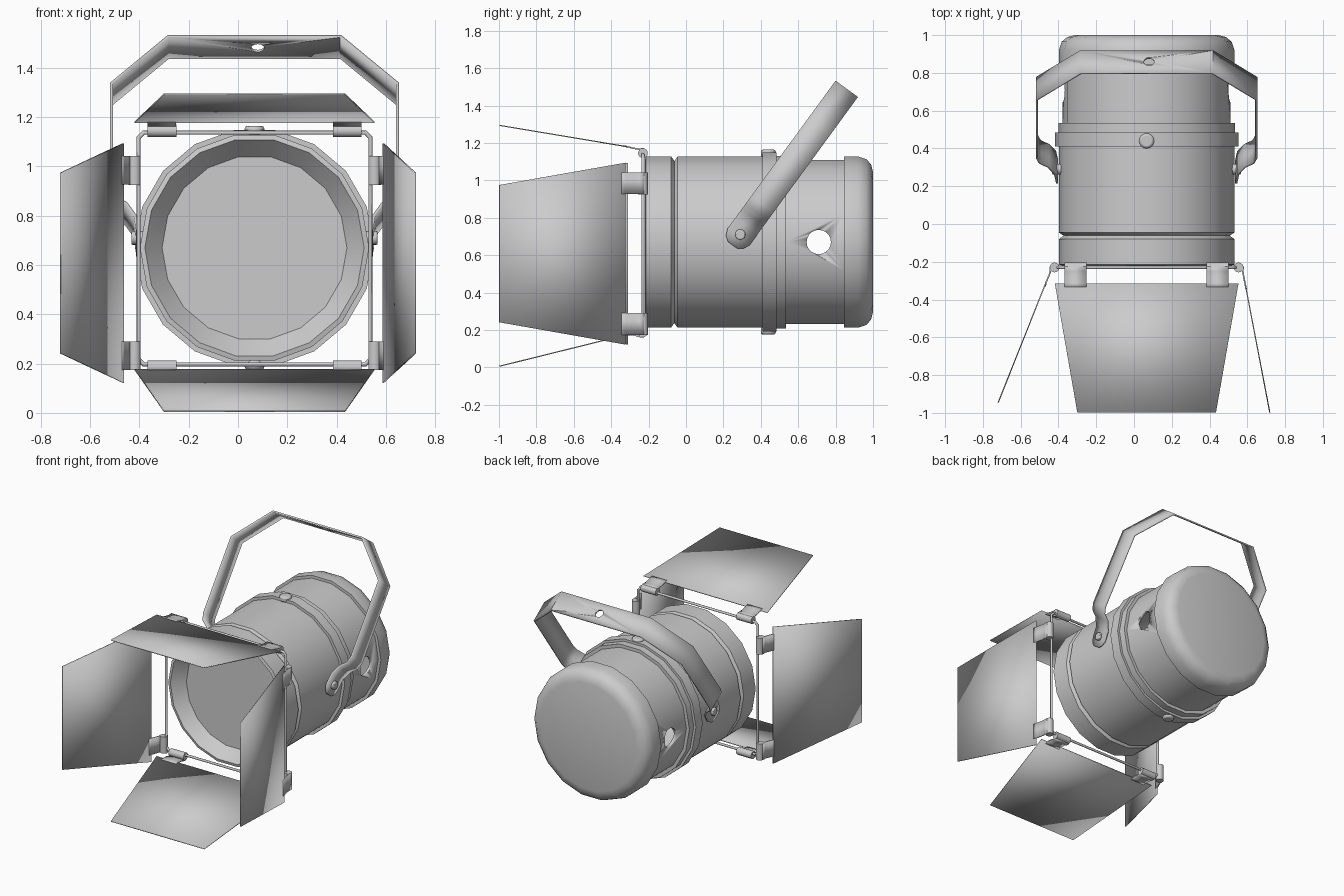
import bpy
import bmesh
import math
from mathutils import Matrix, Vector

if "Cube" in bpy.data.objects:
    bpy.data.objects.remove(bpy.data.objects["Cube"])

CX, CZ = 0.067, 0.67      # axis of the lamp housing
SIDES = 18


def make(name, bm, smooth=40):
    bmesh.ops.recalc_face_normals(bm, faces=bm.faces)
    mesh = bpy.data.meshes.new(name)
    bm.to_mesh(mesh)
    bm.free()
    ob = bpy.data.objects.new(name, mesh)
    bpy.context.collection.objects.link(ob)
    activate(ob)
    bpy.ops.object.shade_smooth_by_angle(angle=math.radians(smooth))
    return ob


def activate(ob):
    bpy.ops.object.select_all(action='DESELECT')
    ob.select_set(True)
    bpy.context.view_layer.objects.active = ob


def apply_all(ob):
    activate(ob)
    for m in list(ob.modifiers):
        bpy.ops.object.modifier_apply(modifier=m.name)


def lathe(name, profile):
    """Turn a (radius, y) profile around the housing axis."""
    bm = bmesh.new()
    vs = [bm.verts.new((r, y, 0)) for r, y in profile]
    es = [bm.edges.new(pair) for pair in zip(vs, vs[1:])]
    bmesh.ops.spin(bm, geom=vs + es, cent=(0, 0, 0), axis=(0, 1, 0),
                   angle=math.tau, steps=SIDES)
    bmesh.ops.remove_doubles(bm, verts=bm.verts, dist=0.0005)
    bmesh.ops.translate(bm, verts=bm.verts, vec=(CX, 0, CZ))
    return make(name, bm)


def cylinder(name, centre, axis, radius, depth, segments=16, bevel=0):
    bm = bmesh.new()
    turn = Vector(axis).to_track_quat('Z', 'Y').to_matrix().to_4x4()
    bmesh.ops.create_cone(bm, cap_ends=True, segments=segments, radius1=radius,
                          radius2=radius, depth=depth,
                          matrix=Matrix.Translation(centre) @ turn)
    ob = make(name, bm)
    if bevel:
        mod = ob.modifiers.new("round", 'BEVEL')
        mod.width, mod.segments = bevel, 2
    return ob


def cut(ob, centre, axis, radius, depth):
    cutter = cylinder("hole_cutter", centre, axis, radius, depth, 20)
    cutter.hide_render = True
    mod = ob.modifiers.new("hole", 'BOOLEAN')
    mod.operation, mod.object, mod.solver = 'DIFFERENCE', cutter, 'EXACT'
    apply_all(ob)
    bpy.data.objects.remove(cutter)


def sheet(name, rows, thickness):
    """Skin rows of two points each and give the sheet a thickness."""
    bm = bmesh.new()
    rows = [[bm.verts.new(p) for p in row] for row in rows]
    for (a, b), (c, d) in zip(rows, rows[1:]):
        bm.faces.new((a, b, d, c))
    ob = make(name, bm, 30)
    mod = ob.modifiers.new("thickness", 'SOLIDIFY')
    mod.thickness, mod.offset = thickness, 0
    return ob


# Hollow housing: front ring, groove, raised bands, rounded rear cap
housing = lathe("housing", [
    (0, 1.0), (0.38, 1.0), (0.42, 0.99), (0.45, 0.965), (0.465, 0.92),
    (0.465, 0.845), (0.445, 0.845), (0.445, 0.535), (0.468, 0.535),
    (0.468, 0.485), (0.485, 0.485), (0.485, 0.41), (0.465, 0.41),
    (0.465, -0.045), (0.44, -0.062), (0.465, -0.08), (0.465, -0.215),
    (0.445, -0.22), (0.375, -0.14), (0.425, -0.03), (0.425, 0.9),
    (0.4, 0.97), (0, 0.97)])
cut(housing, (CX, 0.71, CZ), (1, 0, 0), 0.065, 1.2)

# Lens
lathe("lens", [(0, -0.14), (0.38, -0.14), (0.38, -0.12), (0, -0.12)])

# Bolts on the band and at the yoke pivots
PIVOT = Vector((CX, 0.29, 0.71))
for s, side, end in ((1, "left", "top"), (-1, "right", "bottom")):
    cylinder(end + "_band_bolt", (CX, 0.44, CZ + s * 0.475), (0, 0, 1),
             0.04, 0.04, bevel=0.012)
    cylinder(side + "_pivot_bolt", PIVOT + Vector((s * 0.47, 0, 0)),
             (1, 0, 0), 0.028, 0.06, bevel=0.006)

# Yoke: bent strap given as (half span, distance from pivot, half width)
along = Vector((0, 0.59, 0.807))
across = Vector((0, 0.807, -0.59))
half = [(0.475, -0.07, 0.03), (0.475, -0.05, 0.058), (0.475, -0.015, 0.074),
        (0.485, 0.06, 0.074), (0.52, 0.12, 0.074), (0.565, 0.155, 0.074),
        (0.58, 0.2, 0.074), (0.58, 0.725, 0.074), (0.35, 0.96, 0.074)]
path = half + [(-x, u, w) for x, u, w in reversed(half)]
rows = []
for x, u, w in path:
    mid = PIVOT + Vector((x, 0, 0)) + along * u
    rows.append((mid - across * w, mid + across * w))
yoke = sheet("yoke", rows, 0.012)
cut(yoke, PIVOT + along * 0.96 + Vector((0.013, 0, 0)), along, 0.027, 0.1)

# Square wire frame that carries the doors
curve = bpy.data.curves.new("door_frame", 'CURVE')
curve.dimensions = '3D'
curve.bevel_depth, curve.bevel_resolution = 0.009, 2
spline = curve.splines.new('POLY')
corners = []
for sx, sz in ((-1, -1), (1, -1), (1, 1), (-1, 1)):
    near, far = 0.45, 0.47
    ends = [(sx * near, sz * far), (sx * far, sz * near)]
    corners += ends if sx * sz < 0 else ends[::-1]
spline.points.add(len(corners) - 1)
for p, (x, z) in zip(spline.points, corners):
    p.co = (CX + x, -0.23, 0.667 + z, 1)
spline.use_cyclic_u = True
bpy.context.collection.objects.link(bpy.data.objects.new("door_frame", curve))

# Doors: outward direction, hinge radius, near (out, y), far (out, y)
doors = {
    "top": ((0, 0, 1), 0.475, (0.51, -0.315), (0.624, -0.998)),
    "bottom": ((0, 0, -1), 0.483, (0.495, -0.315), (0.664, -0.998)),
    "right": ((-1, 0, 0), 0.487, (0.533, -0.31), (0.786, -0.945)),
    "left": ((1, 0, 0), 0.487, (0.523, -0.325), (0.652, -0.998)),
}
for side, (out, hinge, near, far) in doors.items():
    out = Vector(out)
    upright = out.z == 0
    run = Vector((0, 0, 1)) if upright else Vector((1, 0, 0))
    centre = Vector((CX, 0, CZ)) - run * (0.062 if upright else 0)

    def place(a, o, y):
        return centre + run * a + out * o + Vector((0, y, 0))

    sheet(side + "_door", [(place(-0.486, *near), place(0.486, *near)),
                           (place(-0.367, *far), place(0.367, *far))], 0.006)
    # Two hinges, each a barrel on the wire and a curved leaf to the door
    for i, s in enumerate((-1, 1), 1):
        cylinder(f"{side}_hinge_barrel_{i}", place(s * 0.376, hinge, -0.23),
                 run, 0.026, 0.117, 14)
        leaf = [(hinge + 0.024, -0.225), (hinge + 0.022, -0.25),
                ((hinge + near[0]) / 2 + 0.008, -0.275), near,
                (near[0] + 0.004, near[1] - 0.02)]
        sheet(f"{side}_hinge_leaf_{i}",
              [(place(s * 0.376 - 0.058, *p), place(s * 0.376 + 0.058, *p))
               for p in leaf], 0.008)
